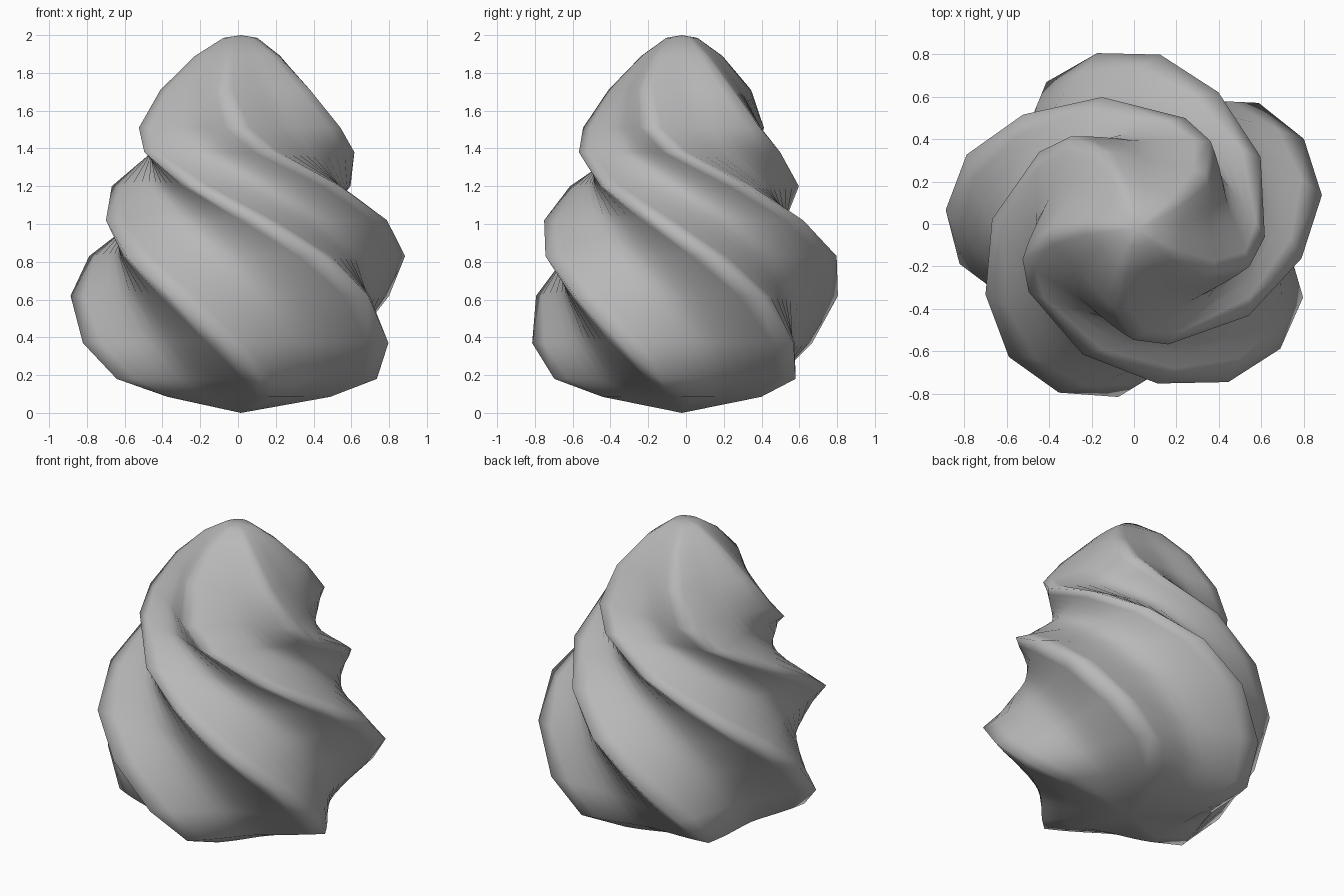
import bpy, bmesh, math

cube = bpy.data.objects.get("Cube")
if cube:
    bpy.data.objects.remove(cube, do_unlink=True)

grey = bpy.data.materials.new("plain grey")
grey.use_nodes = True
tone = (0.48, 0.48, 0.48, 1)
grey.diffuse_color = tone
grey.node_tree.nodes["Principled BSDF"].inputs["Base Color"].default_value = tone

LOBES = 5
STEPS = 10                      # points from one ridge to the next
AXIS_X, AXIS_Y = 0.015, -0.022  # the swirl sits slightly off centre
WIDE, DEEP = 1.03, 0.96         # and is slightly oval

# Rings: height, ridge radius, valley radius as a share of it, twist in degrees
RINGS = [
    (0.085, 0.46, 0.80, 360), (0.18, 0.71, 0.76, 350), (0.37, 0.83, 0.74, 336),
    (0.62, 0.88, 0.745, 318), (0.83, 0.86, 0.75, 299), (1.02, 0.765, 0.76, 277),
    (1.20, 0.665, 0.77, 248), (1.38, 0.585, 0.79, 212), (1.51, 0.545, 0.79, 196),
    (1.71, 0.415, 0.81, 185), (1.89, 0.235, 0.86, 180), (1.985, 0.09, 0.95, 178),
]


def ring(bm, z, ridge, share, twist):
    verts = []
    for i in range(LOBES * STEPS):
        # Sharp crest at each ridge, hollow curve between ridges
        crest = abs(2 * (i % STEPS) / STEPS - 1) ** 1.8
        r = ridge * (share + (1 - share) * crest)
        a = math.radians(twist) + math.tau * i / (LOBES * STEPS)
        verts.append(bm.verts.new((AXIS_X + WIDE * r * math.cos(a),
                                   AXIS_Y + DEEP * r * math.sin(a), z)))
    return verts


# Twisted swirl lofted through the rings and closed by a point at each end
bm = bmesh.new()
rings = [ring(bm, *row) for row in RINGS]
base, tip = bm.verts.new((AXIS_X, AXIS_Y, 0)), bm.verts.new((AXIS_X, AXIS_Y, 2))
n = LOBES * STEPS
for i in range(n):
    j = (i + 1) % n
    for low, high in zip(rings, rings[1:]):
        bm.faces.new((low[i], low[j], high[j], high[i]))
    bm.faces.new((base, rings[0][j], rings[0][i]))
    bm.faces.new((tip, rings[-1][i], rings[-1][j]))
bmesh.ops.recalc_face_normals(bm, faces=bm.faces)
for face in bm.faces:
    face.smooth = True

mesh = bpy.data.meshes.new("cream_swirl")
bm.to_mesh(mesh)
bm.free()
mesh.materials.append(grey)
swirl = bpy.data.objects.new("cream_swirl", mesh)
bpy.context.collection.objects.link(swirl)
